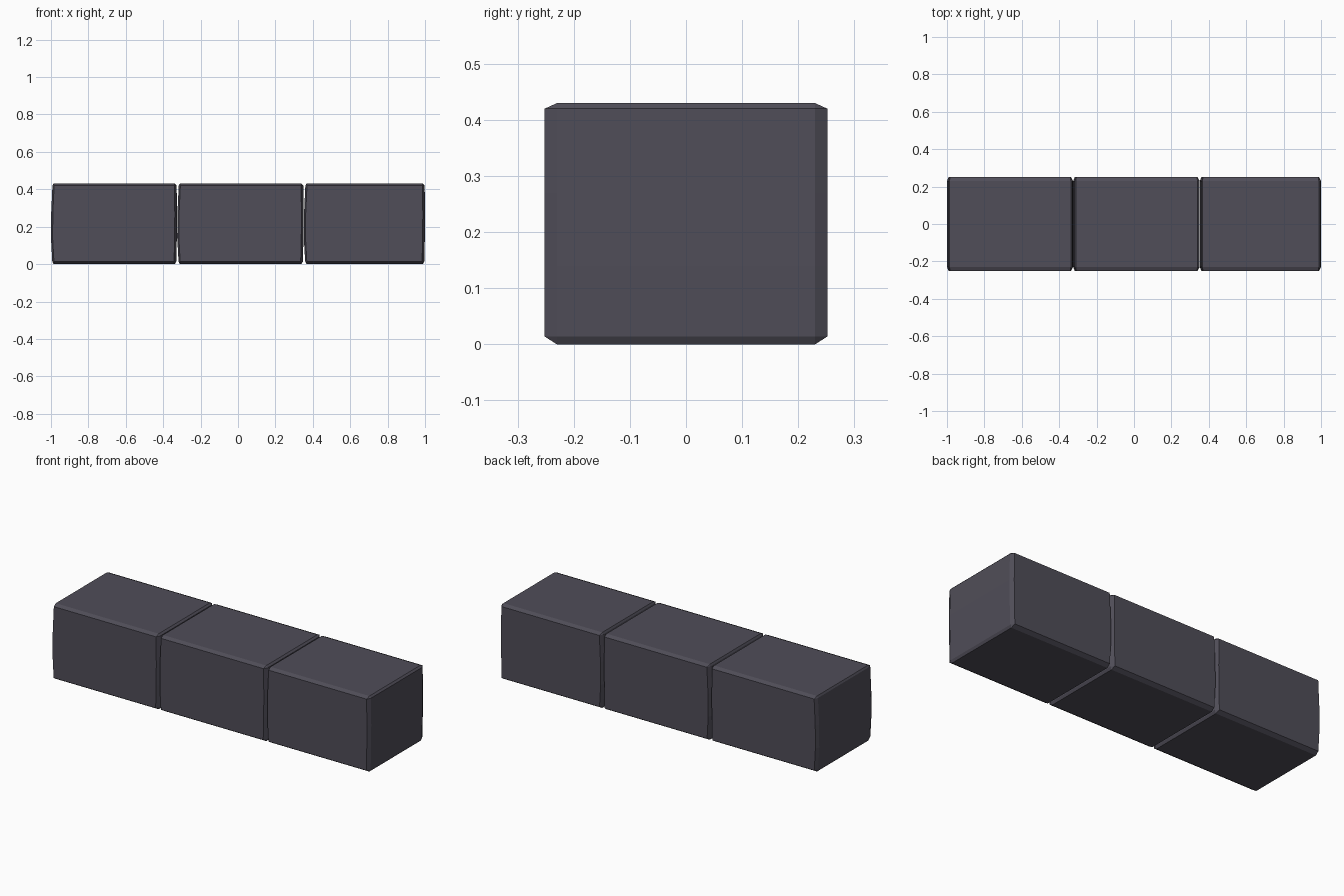
import bpy, bmesh

if "Cube" in bpy.data.objects:
    bpy.data.objects.remove(bpy.data.objects["Cube"])

stone = bpy.data.materials.new("dark_stone")
stone.diffuse_color = (0.08, 0.075, 0.098, 1)
stone.use_nodes = True
stone.node_tree.nodes["Principled BSDF"].inputs["Base Color"].default_value = stone.diffuse_color

HALF_Y, INNER_Y = 0.252, 0.23
HEIGHT, LOW_Z, HIGH_Z = 0.43, 0.014, 0.42


def stone_block(name, x0, x1):
    """Chamfered block whose left end bulges gently at mid height."""
    points = []
    for s in (-1, 1):
        # left end face (bulged) and right end face (nearly straight)
        for z, left, right in ((LOW_Z, 0.007, 0.004), (0.14, 0.0, 0.001),
                               (0.27, 0.001, 0.0), (HIGH_Z, 0.008, 0.002)):
            points.append((x0 + left, s * INNER_Y, z))
            points.append((x1 - right, s * INNER_Y, z))
            # front and back faces
            points.append((x0 + left + 0.009, s * HALF_Y, z))
            points.append((x1 - right - 0.012, s * HALF_Y, z))
        # top and bottom faces
        for z in (0.0, HEIGHT):
            points.append((x0 + 0.014, s * INNER_Y, z))
            points.append((x1 - 0.012, s * INNER_Y, z))
    bm = bmesh.new()
    for p in points:
        bm.verts.new(p)
    bmesh.ops.convex_hull(bm, input=bm.verts[:])
    bmesh.ops.dissolve_limit(bm, angle_limit=0.01, verts=bm.verts[:], edges=bm.edges[:])
    bmesh.ops.recalc_face_normals(bm, faces=bm.faces[:])
    mesh = bpy.data.meshes.new(name)
    bm.to_mesh(mesh)
    bm.free()
    mesh.materials.append(stone)
    obj = bpy.data.objects.new(name, mesh)
    bpy.context.collection.objects.link(obj)


# Row of three blocks, the right one slightly shorter
for name, x0, x1 in (("left_block", -1.0, -0.326),
                     ("middle_block", -0.325, 0.351),
                     ("right_block", 0.352, 1.0)):
    stone_block(name, x0, x1)
